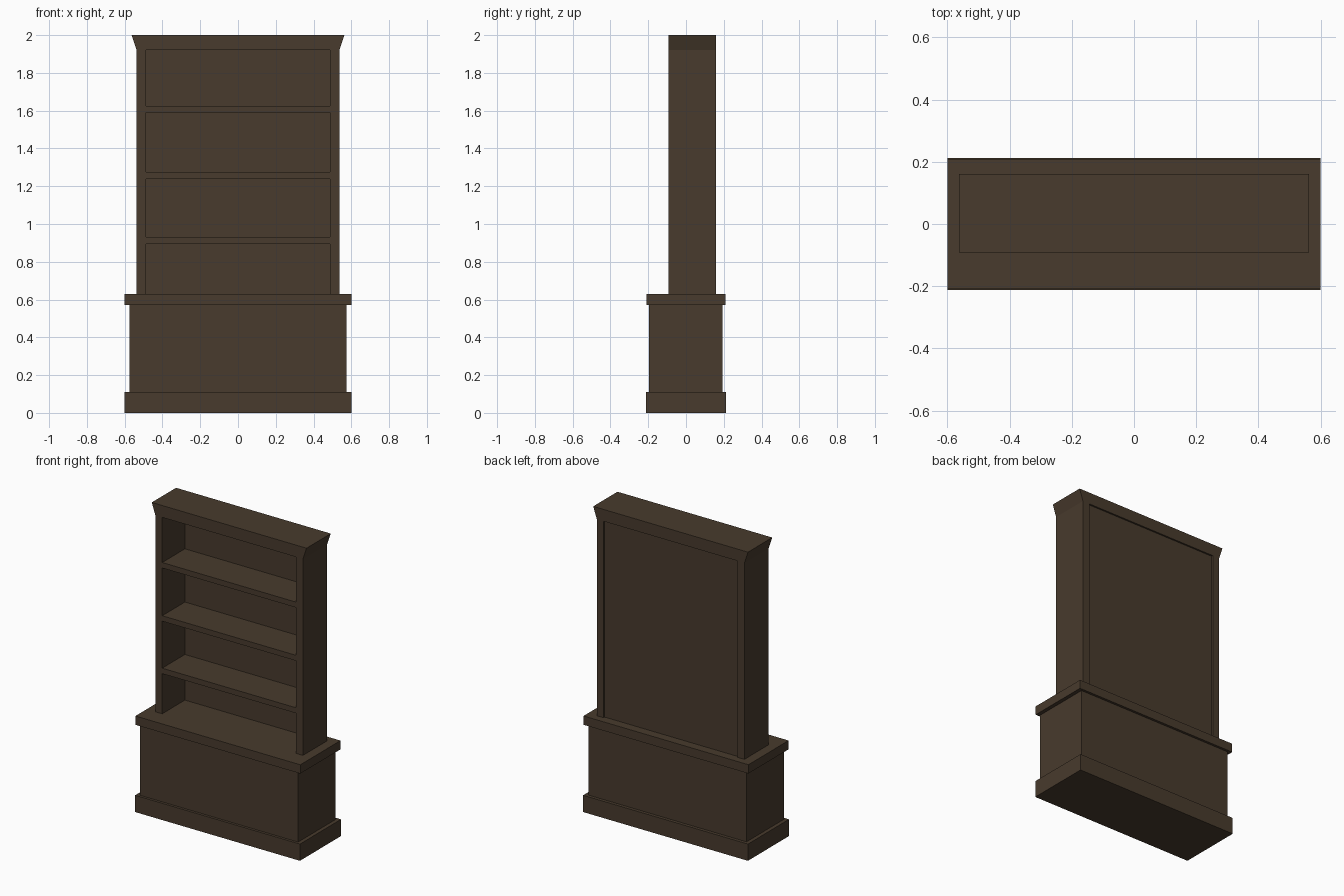
import bpy, bmesh

if "Cube" in bpy.data.objects:
    bpy.data.objects.remove(bpy.data.objects["Cube"])

wood = bpy.data.materials.new("dark_brown_wood")
wood.diffuse_color = (0.065, 0.043, 0.026, 1)
wood.use_nodes = True
wood.node_tree.nodes["Principled BSDF"].inputs["Base Color"].default_value = wood.diffuse_color


def block(name, x, y, z, flare=0.0):
    """Box from (min, max) ranges; flare widens the top in x only."""
    bm = bmesh.new()
    bmesh.ops.create_cube(bm, size=1)
    for v in bm.verts:
        top = v.co.z > 0
        v.co.x = x[1] + flare * top if v.co.x > 0 else x[0] - flare * top
        v.co.y = y[1] if v.co.y > 0 else y[0]
        v.co.z = z[1] if top else z[0]
    mesh = bpy.data.meshes.new(name)
    bm.to_mesh(mesh)
    bm.free()
    mesh.materials.append(wood)
    ob = bpy.data.objects.new(name, mesh)
    bpy.context.collection.objects.link(ob)
    return ob


# Lower cabinet: plinth, body, worktop
block("plinth", (-0.6, 0.6), (-0.213, 0.213), (0, 0.11))
block("cabinet_body", (-0.575, 0.575), (-0.196, 0.192), (0.11, 0.572))
block("worktop", (-0.6, 0.6), (-0.209, 0.208), (0.572, 0.63))

# Upper bookcase: side panels, recessed back
FRONT, BACK, IN, OUT = -0.092, 0.16, 0.487, 0.537
block("side_panel_left", (-OUT, -IN), (FRONT, BACK), (0.63, 1.922))
block("side_panel_right", (IN, OUT), (FRONT, BACK), (0.63, 1.922))
block("back_panel", (-IN, IN), (0.144, 0.149), (0.63, 1.922))

# Shelves, flush with the front
for i, z in enumerate((0.895, 1.24, 1.59)):
    block(f"shelf_{i + 1}", (-IN, IN), (FRONT, 0.144), (z - 0.001, z + 0.035))

# Crown, flaring out to the sides
block("crown", (-OUT, OUT), (FRONT, BACK), (1.922, 2.0), flare=0.026)
